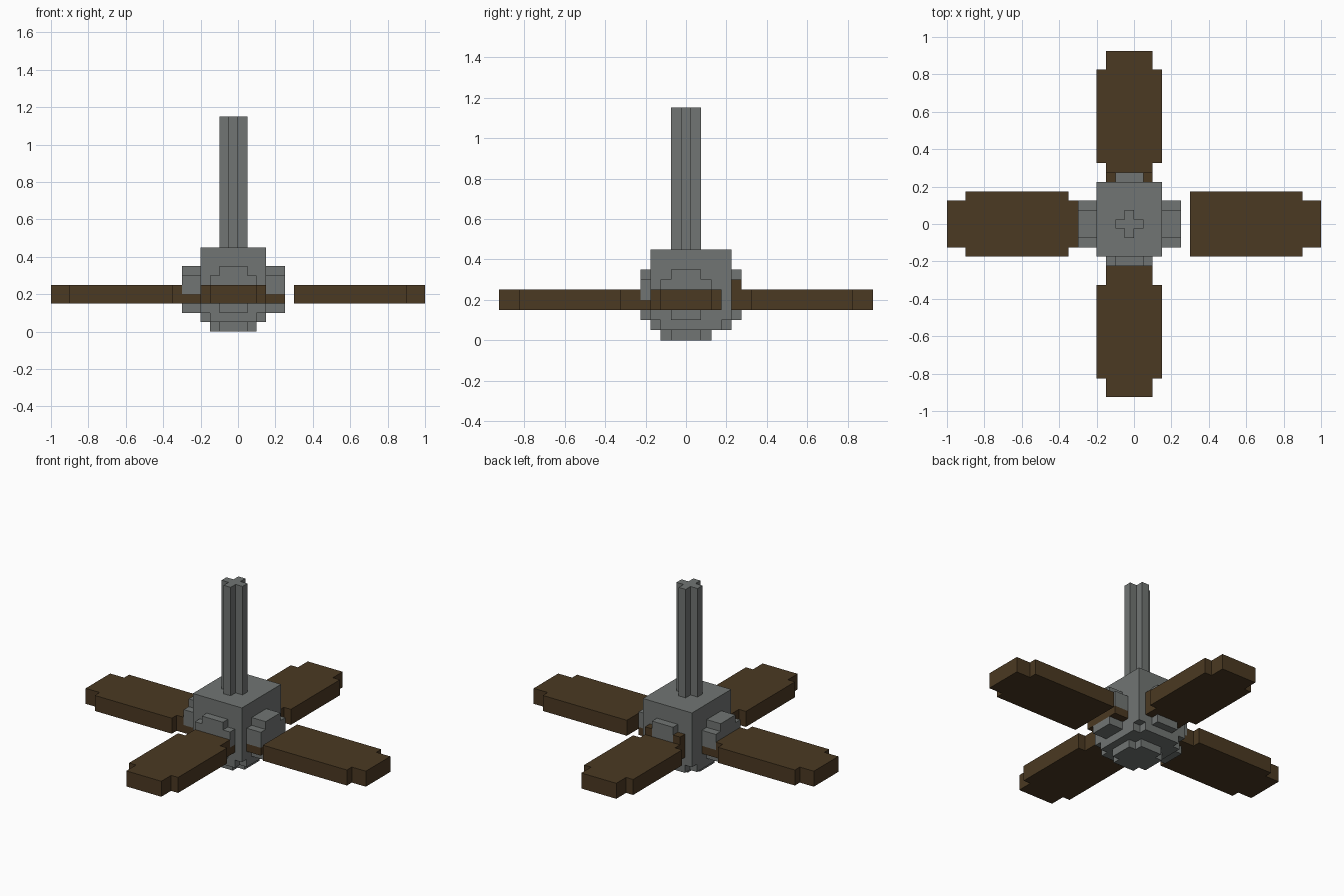
import bpy, bmesh, math

cube = bpy.data.objects.get("Cube")
if cube:
    bpy.data.objects.remove(cube, do_unlink=True)


def material(name, color):
    m = bpy.data.materials.new(name)
    m.use_nodes = True
    m.diffuse_color = (*color, 1)
    m.node_tree.nodes["Principled BSDF"].inputs["Base Color"].default_value = (*color, 1)
    return m


GREY = material("metal grey", (0.165, 0.178, 0.172))
BROWN = material("dark wood", (0.070, 0.041, 0.016))
CX = -0.025  # centre line of the hub and rod


def prism(name, outline, z0, z1, mat):
    """Extrude a flat outline from z0 to z1."""
    bm = bmesh.new()
    face = bm.faces.new([bm.verts.new((x, y, z0)) for x, y in outline])
    top = bmesh.ops.extrude_face_region(bm, geom=[face])["geom"]
    bmesh.ops.translate(bm, vec=(0, 0, z1 - z0),
                        verts=[v for v in top if isinstance(v, bmesh.types.BMVert)])
    bmesh.ops.recalc_face_normals(bm, faces=bm.faces)
    mesh = bpy.data.meshes.new(name)
    bm.to_mesh(mesh)
    bm.free()
    mesh.materials.append(mat)
    obj = bpy.data.objects.new(name, mesh)
    bpy.context.collection.objects.link(obj)
    return obj


def notched(x0, x1, y0, y1, near, far, step=0.05):
    """Rectangle with square notches of length near / far cut from its corners."""
    pts = []
    if near:
        pts += [(x0 + near, y1), (x0 + near, y1 - step), (x0, y1 - step),
                (x0, y0 + step), (x0 + near, y0 + step), (x0 + near, y0)]
    else:
        pts += [(x0, y1), (x0, y0)]
    if far:
        pts += [(x1 - far, y0), (x1 - far, y0 + step), (x1, y0 + step),
                (x1, y1 - step), (x1 - far, y1 - step), (x1 - far, y1)]
    else:
        pts += [(x1, y0), (x1, y1)]
    return pts


def turned(points, degrees, cx):
    """Rotate an outline about the vertical axis, then shift it to cx."""
    c, s = math.cos(math.radians(degrees)), math.sin(math.radians(degrees))
    return [(x * c - y * s + cx, x * s + y * c) for x, y in points]


# Central hub: body, stepped underside and hanging rod
prism("hub_body", notched(-0.2, 0.15, -0.175, 0.225, 0, 0), 0.1, 0.45, GREY)
prism("hub_lower_tier", notched(-0.2, 0.15, -0.175, 0.225, 0.05, 0.05), 0.05, 0.1, GREY)
prism("hub_bottom_cap", notched(-0.15, 0.1, -0.125, 0.125, 0.05, 0.05), 0, 0.05, GREY)
prism("rod", notched(-0.1, 0.05, -0.075, 0.075, 0.05, 0.05), 0.45, 1.15, GREY)

# Per direction: angle, x shift, bracket start and end, blade start, tip, root notch
SIDES = {
    "left": (0, 0, 0.15, 0.25, 0.3, 1.0, 0),
    "back": (90, CX, 0.225, 0.275, 0.275, 0.925, 0.05),
    "right": (180, 0, 0.2, 0.3, 0.3, 1.0, 0.05),
    "front": (270, CX, 0.175, 0.225, 0.225, 0.925, 0.1),
}

for side, (angle, cx, b0, b1, root, tip, notch) in SIDES.items():
    # Wooden blade with stepped ends
    prism(side + "_blade", turned(notched(root, tip, -0.175, 0.175, notch, 0.1), angle, cx),
          0.15, 0.25, BROWN)

    # Bracket: stepped block with a band of wood
    def block(part, y0, y1, z0, z1, mat):
        prism(f"{side}_bracket_{part}",
              turned(notched(b0, b1, y0, y1, 0, 0), angle, cx), z0, z1, mat)

    block("foot", -0.075, 0.075, 0.1, 0.15, GREY)
    block("crown", -0.075, 0.075, 0.3, 0.35, GREY)
    if side == "back":
        block("centre", -0.075, 0.075, 0.15, 0.3, GREY)
        block("cheek_a", 0.075, 0.125, 0.15, 0.3, BROWN)
        block("cheek_b", -0.125, -0.075, 0.15, 0.3, BROWN)
    else:
        block("wood_band", -0.125, 0.125, 0.15, 0.2, BROWN)
        block("centre", -0.125, 0.125, 0.2, 0.3, GREY)
